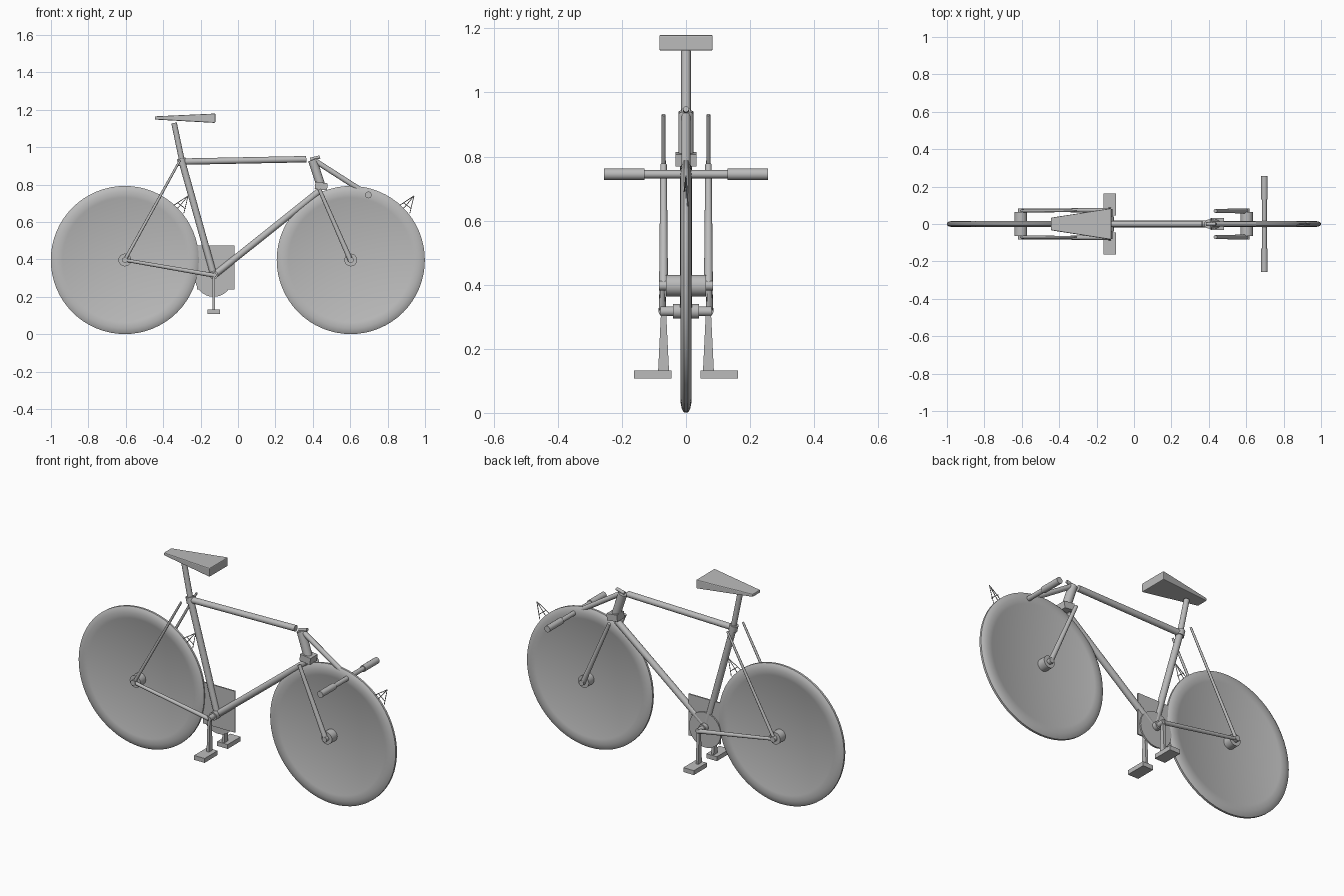
import bpy, bmesh, math
from mathutils import Vector, Matrix

if "Cube" in bpy.data.objects:
    bpy.data.objects.remove(bpy.data.objects["Cube"])

grey = bpy.data.materials.new("plain grey")
grey.diffuse_color = (0.5, 0.5, 0.5, 1)
grey.use_nodes = True
grey.node_tree.nodes["Principled BSDF"].inputs["Base Color"].default_value = grey.diffuse_color


def finish(name, bm, smooth=True):
    bmesh.ops.recalc_face_normals(bm, faces=bm.faces)
    me = bpy.data.meshes.new(name)
    bm.to_mesh(me)
    bm.free()
    ob = bpy.data.objects.new(name, me)
    bpy.context.collection.objects.link(ob)
    me.materials.append(grey)
    if smooth:
        bpy.ops.object.select_all(action='DESELECT')
        ob.select_set(True)
        bpy.context.view_layer.objects.active = ob
        bpy.ops.object.shade_smooth_by_angle(angle=math.radians(35))
    return ob


def rod(name, a, b, r1, r2=None, sides=16):
    a, b = Vector(a), Vector(b)
    d = b - a
    bm = bmesh.new()
    m = Matrix.Translation((a + b) / 2) @ d.to_track_quat('Z', 'Y').to_matrix().to_4x4()
    bmesh.ops.create_cone(bm, cap_ends=True, segments=sides, radius1=r1,
                          radius2=r1 if r2 is None else r2, depth=d.length, matrix=m)
    return finish(name, bm)


def box(name, c, size, tilt=0):
    bm = bmesh.new()
    m = Matrix.Translation(c) @ Matrix.Rotation(tilt, 4, 'Y') @ Matrix.Diagonal((*size, 1))
    bmesh.ops.create_cube(bm, size=1, matrix=m)
    return finish(name, bm, False)


def wheel(name, x):
    # disc with a shallow rounded tyre edge, lathed about the axle
    half = [(0.0, 0.015), (0.33, 0.015), (0.335, 0.017), (0.365, 0.017), (0.385, 0.013), (0.396, 0.006)]
    prof = half + [(r, -y) for r, y in reversed(half)]
    bm = bmesh.new()
    vs = [bm.verts.new((r, y, 0)) for r, y in prof]
    es = [bm.edges.new(p) for p in zip(vs, vs[1:])]
    bmesh.ops.spin(bm, geom=vs + es, cent=(0, 0, 0), axis=(0, 1, 0), angle=2 * math.pi, steps=64)
    bmesh.ops.remove_doubles(bm, verts=bm.verts, dist=1e-5)
    bmesh.ops.translate(bm, verts=bm.verts, vec=(x, 0, 0.397))
    finish(name, bm)


# wheels, hubs and the thin wire spikes standing out of the tyres
for tag, x in (("rear", -0.605), ("front", 0.603)):
    wheel(tag + "_wheel", x)
    rod(tag + "_hub", (x, -0.063, 0.397), (x, 0.063, 0.397), 0.034, sides=24)
    tip = (x + 0.338, 0, 0.74)
    for i, (dx, z) in enumerate(((0.255, 0.685), (0.28, 0.67), (0.315, 0.645))):
        rod(f"{tag}_wire_{i}", (x + dx, 0.006 * (i - 1), z), tip, 0.002, sides=6)
    rod(tag + "_wire_tie", (x + 0.28, 0, 0.705), (x + 0.325, 0, 0.67), 0.002, sides=6)

# main frame tubes
BB = (-0.13, 0, 0.317)
rod("seat_tube", BB, (-0.30, 0, 0.925), 0.018)
rod("seat_post", (-0.297, 0, 0.915), (-0.342, 0, 1.13), 0.015)
rod("seat_collar", (-0.296, 0, 0.905), (-0.304, 0, 0.94), 0.023)
rod("top_tube", (-0.30, 0, 0.923), (0.365, 0, 0.936), 0.017)
rod("down_tube", (-0.12, 0, 0.322), (0.435, 0, 0.765), 0.018)
rod("head_tube", (0.398, 0, 0.932), (0.445, 0, 0.79), 0.024)
rod("headset_cap", (0.387, 0, 0.935), (0.438, 0, 0.948), 0.009)
box("fork_crown", (0.445, 0, 0.792), (0.066, 0.064, 0.038), 0.12)
rod("bottom_bracket", (-0.13, -0.04, 0.317), (-0.13, 0.04, 0.317), 0.023)

# chain guard plate with the chainring beside it
box("guard_plate", (-0.12, 0.004, 0.356), (0.20, 0.008, 0.236))
rod("chainring", (-0.13, 0.006, 0.30), (-0.13, 0.016, 0.30), 0.10, sides=32)

# paired stays, fork blades, cranks, pedals and grips
for side, s in (("left", 1), ("right", -1)):
    y = 0.07 * s
    rod(side + "_seat_stay", (-0.605, y, 0.397), (-0.31, y, 0.93), 0.009, 0.006)
    rod(side + "_chain_stay", (-0.605, y * 1.05, 0.397), (-0.13, y * 1.05, 0.315), 0.009, 0.012)
    rod(side + "_fork_blade", (0.603, y, 0.392), (0.435, y, 0.775), 0.014, 0.01)
    for tag, x in (("rear", -0.605), ("front", 0.603)):
        rod(f"{side}_{tag}_axle_end", (x, 0.06 * s, 0.397), (x, 0.084 * s, 0.397), 0.015)
    rod(side + "_crank_pin", (-0.13, 0.03 * s, 0.317), (-0.13, 0.08 * s, 0.317), 0.015)
    # crank flares sideways toward the pedal
    crank = box(side + "_crank", (-0.13, y, 0.225), (0.015, 0.015, 0.20))
    for v in crank.data.vertices:
        if v.co.z < 0.2:
            v.co.y = y + (v.co.y - y) * 2.3
    box(side + "_pedal", (-0.13, 0.104 * s, 0.12), (0.066, 0.117, 0.025))
    rod(side + "_grip", (0.697, 0.13 * s, 0.745), (0.697, 0.256 * s, 0.745), 0.018)

# stem and handlebar
rod("stem", (0.405, 0, 0.932), (0.697, 0, 0.745), 0.014)
rod("handlebar", (0.697, -0.15, 0.745), (0.697, 0.15, 0.745), 0.013)

# wedge saddle, narrow and thin at one end
saddle = box("saddle", (-0.283, 0, 1.155), (0.324, 0.168, 0.05))
for v in saddle.data.vertices:
    if v.co.x < -0.283:
        v.co.y *= 0.4
        v.co.z = 1.165 if v.co.z > 1.155 else 1.148
bev = saddle.modifiers.new("soft edges", 'BEVEL')
bev.width = 0.005
bev.segments = 2
